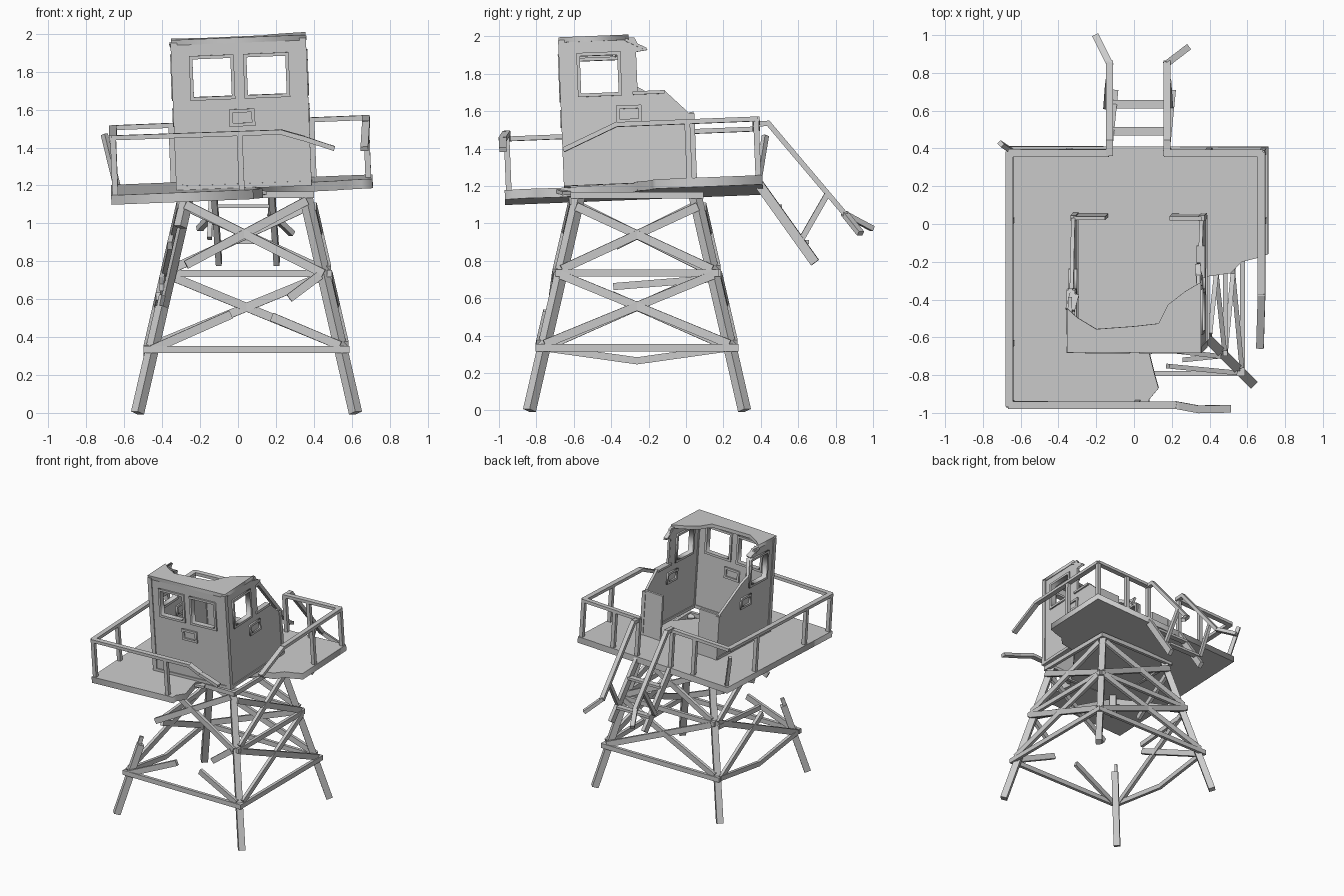
import bpy, bmesh
from math import radians
from mathutils import Matrix, Vector

if "Cube" in bpy.data.objects:
    bpy.data.objects.remove(bpy.data.objects["Cube"])

I = Matrix.Identity(4)
# Upper deck and cabin lean slightly: everything on them is built level, then tilted
TILT = Matrix.Translation((.02, -.28, 1.2)) @ Matrix.Rotation(.04, 4, 'X') @ Matrix.Rotation(-.04, 4, 'Y')


def link(name, mesh, M=I):
    ob = bpy.data.objects.new(name, mesh)
    bpy.context.collection.objects.link(ob)
    ob.matrix_world = M
    return ob


def beam(name, p, q, w=.04, h=.04, M=I, ext=0.0):
    """Box running from p to q, w thick sideways, h tall."""
    p, q = Vector(p), Vector(q)
    d = q - p
    rot = d.to_track_quat('X', 'Z').to_matrix().to_4x4()
    bm = bmesh.new()
    bmesh.ops.create_cube(bm, size=1, matrix=Matrix.Translation((p + q) / 2) @ rot
                          @ Matrix.Diagonal((d.length + 2 * ext, w, h, 1)))
    me = bpy.data.meshes.new(name)
    bm.to_mesh(me)
    bm.free()
    return link(name, me, M)


def rail(name, pts, w=.04, h=.025, M=I):
    for a, b in zip(pts, pts[1:]):
        beam(name, a, b, w, h, M, .008)


def plate(name, loops, thick, M):
    """Flat panel: first loop is the outline, the others are holes."""
    cu = bpy.data.curves.new(name, 'CURVE')
    cu.dimensions, cu.fill_mode, cu.extrude = '2D', 'BOTH', thick / 2
    for loop in loops:
        sp = cu.splines.new('POLY')
        sp.points.add(len(loop) - 1)
        for pt, (x, y) in zip(sp.points, loop):
            pt.co = (x, y, 0, 1)
        sp.use_cyclic_u = True
    tmp = link(name + "_curve", cu)
    bpy.context.view_layer.update()
    me = bpy.data.meshes.new_from_object(tmp.evaluated_get(bpy.context.evaluated_depsgraph_get()))
    bpy.data.objects.remove(tmp)
    return link(name, me, M)


def rect(x0, x1, y0, y1, g=0.0):
    return [(x0 - g, y0 - g), (x1 + g, y0 - g), (x1 + g, y1 + g), (x0 - g, y1 + g)]


# ---------- support tower ----------
CX, CY = .045, -.262
SIGN = [(-1, -1), (1, -1), (1, 1), (-1, 1)]          # front-left, front-right, back-right, back-left
NORMAL = {(0, 1): (0, -1), (1, 2): (1, 0), (2, 3): (0, 1), (0, 3): (-1, 0)}


def corner(i, z):
    r = .575 - .23 * z
    return Vector((CX + SIGN[i][0] * r, CY + SIGN[i][1] * r, z))


def brace(name, a, za, b, zb, f0=0, f1=1, ext=0.0, drop=0.0, h=.045):
    """Board on the outside of a tower face, from leg a to leg b, cut to f0..f1."""
    n = Vector((*NORMAL[tuple(sorted((a, b)))], 0)) * .032
    p, q = corner(a, za) + n, corner(b, zb) + n
    beam(name, p.lerp(q, f0), p.lerp(q, f1) - Vector((0, 0, drop)), .025, h, I, ext)


for i, n in enumerate(["front_left", "front_right", "back_right", "back_left"]):
    if i:
        beam(n + "_leg", corner(i, 0.0), corner(i, 1.15), .05, .05)
beam("front_left_leg_stump", corner(0, 0.0), corner(0, .56), .05, .05)
beam("front_left_leg_splinter", corner(0, .5) + Vector((-.01, 0, 0)), corner(0, .62) + Vector((-.012, 0, 0)), .02, .03)
beam("front_left_leg_top", corner(0, .98), corner(0, 1.15), .05, .05)

LOW, MID, TOP = .335, .735, 1.1
for a, b in [(0, 1), (1, 2), (2, 3), (3, 0)]:
    brace("top_ring", a, 1.15, b, 1.15, ext=.04, h=.035)
    if (a, b) != (3, 0):
        brace("low_ring", a, LOW, b, LOW, ext=.045, h=.038)
for a, b in [(1, 2), (2, 3)]:                         # intact faces
    brace("mid_ring", a, MID, b, MID, ext=.03, h=.038)
    for z0, z1 in [(LOW, MID), (MID, TOP)]:
        brace("cross_brace", a, z0 + .02, b, z1 - .01)
        brace("cross_brace", b, z0 + .02, a, z1 - .01)
# broken front face
brace("front_brace", 0, TOP, 1, MID)
brace("front_brace", 1, TOP + .02, 0, MID, 0, .88)
brace("front_brace_stub", 0, LOW, 1, MID, 0, .46)
brace("front_brace_stub", 1, MID, 0, LOW, 0.02, .2, drop=.05)
brace("front_brace_stub", 1, LOW + .02, 0, MID, 0, .4)
# broken left face with a sagging bottom board
nl = Vector((-.032, 0, 0))
sag = Vector((CX - .53, CY, .265))
rail("sagging_board", [corner(3, LOW) + nl, sag, corner(0, LOW) + nl], .025, .038)
brace("left_mid_stub", 3, MID - .03, 0, MID - .05, 0, .65, drop=.03, h=.038)
brace("left_brace", 3, TOP, 0, MID, 0, .6)
brace("left_brace", 3, MID, 0, TOP)
brace("left_brace", 3, LOW, 0, MID, 0, .7)
brace("left_brace", 3, MID, 0, LOW)

# ---------- deck ----------
deck = [(-.69, -.69), (.06, -.69), (.06, -.65), (.11, -.59), (.09, -.52), (.06, -.4), (.18, -.22),
        (.35, 0), (.49, .02), (.55, .08), (.63, .1), (.69, .12), (.69, .69), (-.69, .69)]
plate("deck", [deck], .05, TILT @ Matrix.Translation((0, 0, -.022)))
beam("deck_splinter", (.03, -.4, -.01), (.12, -.36, -.03), .05, .02, TILT)

# ---------- railing ----------
E, H = .668, .305
for x, y in [(-E, -E), (0, -E), (-E, -.35), (-E, .3), (E, E), (E, .3), (-.36, E), (.38, E), (-.15, E), (.16, E)]:
    beam("rail_post", (x, y, 0), (x, y, H), .03, .03, TILT)
beam("leaning_corner_post", (-.66, .66, 0), (-.715, .715, .27), .025, .03, TILT)
rail("left_back_rail", [(-.15, E, H), (-E, E, H), (-E, -E, H)], M=TILT)
rail("front_rail", [(-E, -E, H), (.22, -E, H - .005)], M=TILT)
rail("front_rail_bent", [(.22, -E, H - .005), (.33, -.69, H - .04), (.49, -.69, H - .1)], M=TILT)
rail("right_rail", [(.16, E, H), (E, E, H), (E, -.08, H), (.655, -.36, H - .12)], M=TILT)

# ---------- cabin ----------
C = TILT @ Matrix.Translation((.012, -.015, 0))
R = .34


def frame_at(xa, za, pos):
    """Panel plane: xa is its horizontal axis, za its facing axis."""
    m = Matrix((xa, (0, 0, 1), za)).transposed().to_4x4()
    return C @ Matrix.Translation(pos) @ m


front = frame_at((1, 0, 0), (0, -1, 0), (0, -R, 0))
right = frame_at((0, 1, 0), (1, 0, 0), (R, 0, 0))
left = frame_at((0, 1, 0), (1, 0, 0), (-R, 0, 0))
win = [rect(-.245, -.045, .49, .69), rect(.04, .245, .49, .69)]


def trim(name, x0, x1, y0, y1, M):
    plate(name, [rect(x0, x1, y0, y1, .018), rect(x0, x1, y0, y1)], .045, M)


plate("front_wall", [rect(-R, R, 0, .78)] + win, .02, front)
plate("right_wall", [[(-R, 0), (R, 0), (R, .35), (.2, .49), (.045, .49), (.045, .7), (.12, .71),
                      (.07, .74), (.05, .78), (-R, .78)], win[0]], .02, right)
plate("left_wall", [[(-R, 0), (R, 0), (R, .37), (.06, .54), (-.02, .57), (-.02, .7),
                     (-.1, .73), (-.06, .78), (-R, .78)], win[0]], .02, left)
trim("front_window_frame", -.245, -.045, .49, .69, front)
trim("front_window_frame", .04, .245, .49, .69, front)
for M in (right, left):
    trim("side_window_frame", -.245, -.045, .49, .69, M)
for M in (front, right, left):
    trim("vent_frame", -.045, .055, .345, .4, M)
beam("broken_frame_side", (R, .034, .49), (R, .034, .77), .045, .018, C)
beam("broken_frame_sill", (R, .03, .482), (R, .2, .482), .045, .018, C)

# corner trims and back wall stubs either side of the doorway
for x in (-R, R):
    beam("front_corner_trim", (x, -R, 0), (x, -R, .78), .035, .035, C)
    beam("back_corner_trim", (x, R, 0), (x, R, .36), .03, .03, C)
    s = 1 if x > 0 else -1
    beam("back_wall_stub", (x, R, .185), (x - s * .17, R, .185), .02, .37, C)
    beam("side_base_trim", (x, -R, .012), (x, R, .012), .035, .025, C)
beam("front_base_trim", (-R, -R, .012), (R, -R, .012), .035, .025, C)

# torn roof
roof = [(-.355, -.355), (.355, -.355), (.355, .02), (.27, -.03), (.18, -.1), (.13, -.2), (.0, -.215),
        (-.2, -.23), (-.3, -.17), (-.355, -.12)]
plate("torn_roof", [roof], .028, C @ Matrix.Translation((0, 0, .782)))
beam("roof_shred_right", (.345, .0, .77), (.335, .11, .715), .03, .015, C)
beam("roof_shred_left", (-.34, -.13, .77), (-.32, -.05, .71), .05, .015, C)

# ---------- broken stair ----------
for s, x, out, tip in [(-1, -.13, .025, (-.2, .99, .975)), (1, .175, .03, (.28, .93, .95))]:
    foot = (x + s * -.03 + (.0 if s < 0 else .06), .69, .79)
    beam("stair_stringer", (x, .39, 1.21), foot, .03, .05)
    k = (x + s * .0, .85, 1.05)
    rail("stair_handrail", [(x, .37, 1.53), (x, .44, 1.535), k, tip], .035, .028)
    beam("stair_baluster", (x + s * .02, .62, .92), (x + s * .01, .755, 1.155), .025, .03)
for y, z in [(.49, 1.09), (.635, .9)]:
    beam("stair_tread", (-.12, y, z), (.18, y, z), .045, .02)
